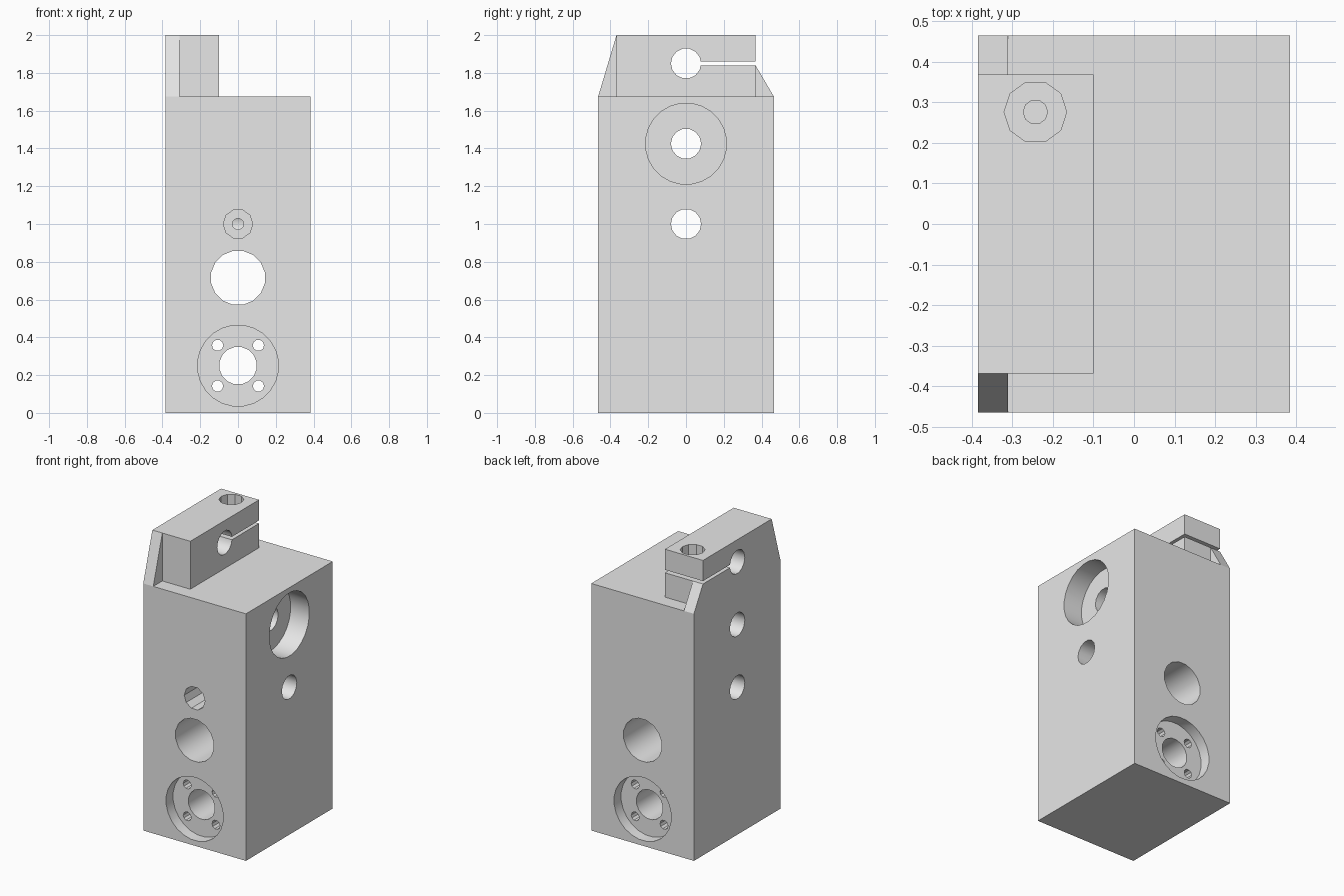
import bpy, bmesh
from math import radians, pi
from mathutils import Matrix, Vector

cube = bpy.data.objects.get("Cube")
if cube:
    bpy.data.objects.remove(cube, do_unlink=True)

grey = bpy.data.materials.new("light_grey")
grey.use_nodes = True
grey.diffuse_color = (0.8, 0.8, 0.8, 1)
grey.node_tree.nodes["Principled BSDF"].inputs["Base Color"].default_value = grey.diffuse_color

W, D, H = 0.385, 0.465, 1.675      # half width, half depth and height of the block
LUG_X, LUG_Y, TOP = -0.1, 0.368, 2.0
SLOT = (1.84, 1.86)
AXES = {"x": Vector((1, 0, 0)), "y": Vector((0, 1, 0)), "z": Vector((0, 0, 1))}


def make(name, bm):
    bmesh.ops.recalc_face_normals(bm, faces=bm.faces)
    mesh = bpy.data.meshes.new(name)
    bm.to_mesh(mesh)
    bm.free()
    mesh.materials.append(grey)
    ob = bpy.data.objects.new(name, mesh)
    bpy.context.collection.objects.link(ob)
    return ob


def box(name, lo, hi):
    lo, hi = Vector(lo), Vector(hi)
    size = Matrix.Diagonal((*(hi - lo), 1))
    bm = bmesh.new()
    bmesh.ops.create_cube(bm, size=1, matrix=Matrix.Translation((lo + hi) / 2) @ size)
    return make(name, bm)


def drill(axis, centre, radius, start, end, sides):
    """Cylinder cutter along an axis, from start to end on that axis."""
    direction = AXES[axis]
    pos = Vector(centre)
    pos["xyz".index(axis)] = (start + end) / 2
    turn = direction.to_track_quat("Z", "Y").to_matrix().to_4x4()
    bm = bmesh.new()
    bmesh.ops.create_cone(bm, cap_ends=True, segments=sides, radius1=radius, radius2=radius,
                          depth=abs(end - start),
                          matrix=Matrix.Translation(pos) @ turn @ Matrix.Rotation(pi / sides, 4, "Z"))
    return make("cutter", bm)


def cut(ob, cutters):
    """Subtract every cutter, bake the result and remove the cutters."""
    for c in cutters:
        c.hide_render = True
        mod = ob.modifiers.new("cut", "BOOLEAN")
        mod.operation, mod.solver, mod.object = "DIFFERENCE", "EXACT", c
    graph = bpy.context.evaluated_depsgraph_get()
    baked = bpy.data.meshes.new_from_object(ob.evaluated_get(graph))
    ob.modifiers.clear()
    ob.data = baked
    for c in cutters:
        bpy.data.objects.remove(c, do_unlink=True)


def rib(name, side, height):
    """Sloped wedge beside the clamp, extruded along x."""
    bm = bmesh.new()
    outline = [(LUG_Y, H), (D, H), (LUG_Y, height)]
    face = bm.faces.new([bm.verts.new((-W, side * y, z)) for y, z in outline])
    new = bmesh.ops.extrude_face_region(bm, geom=[face])["geom"]
    moved = [v for v in new if isinstance(v, bmesh.types.BMVert)]
    bmesh.ops.translate(bm, verts=moved, vec=(0.075, 0, 0))
    return make(name, bm)


# Main block with its bores
block = box("block", (-W, -D, 0), (W, D, H))
cutters = [
    drill("y", (0, 0, 0.715), 0.145, -1, 1, 16),        # large cross bore
    drill("y", (0, 0, 0.25), 0.1, -1, 1, 16),           # flange bore
    drill("x", (0, 0, 1.425), 0.08, -1, 1, 14),         # upper side bore
    drill("x", (0, 0, 1.425), 0.215, W - 0.14, 1, 24),  # its counterbore
    drill("x", (0, 0, 1.0), 0.08, -1, 1, 14),           # lower side bore
    drill("y", (0, 0, 1.0), 0.078, -1, -0.25, 10),      # front screw port
    drill("y", (0, 0, 1.0), 0.03, -0.3, 0, 10),         # port passage
]
for s in (-1, 1):
    cutters.append(drill("y", (0, 0, 0.25), 0.215, s * (D - 0.075), s, 24))
    for t in (-1, 1):
        cutters.append(drill("y", (s * 0.108, 0, 0.25 + t * 0.108), 0.03, -1, 1, 10))
cut(block, cutters)

# Split clamp on top
clamp = box("clamp", (-W, -LUG_Y, H), (LUG_X, LUG_Y, TOP))
screw = (-0.243, 0.276, 0)
cut(clamp, [
    drill("x", (0, 0, 1.85), 0.08, -1, 1, 14),
    box("cutter", (-1, 0, SLOT[0]), (1, 1, SLOT[1])),
    drill("z", screw, 0.077, TOP - 0.08, TOP + 0.1, 10),
    drill("z", screw, 0.03, H + 0.03, TOP, 10),
])

# Sloped ribs
front_rib = rib("front_rib", -1, TOP)
back_rib = rib("back_rib", 1, SLOT[0])

# Smooth round bores, sharp edges
bpy.ops.object.select_all(action="DESELECT")
for ob in (block, clamp):
    ob.select_set(True)
bpy.context.view_layer.objects.active = block
bpy.ops.object.shade_smooth_by_angle(angle=radians(32))
